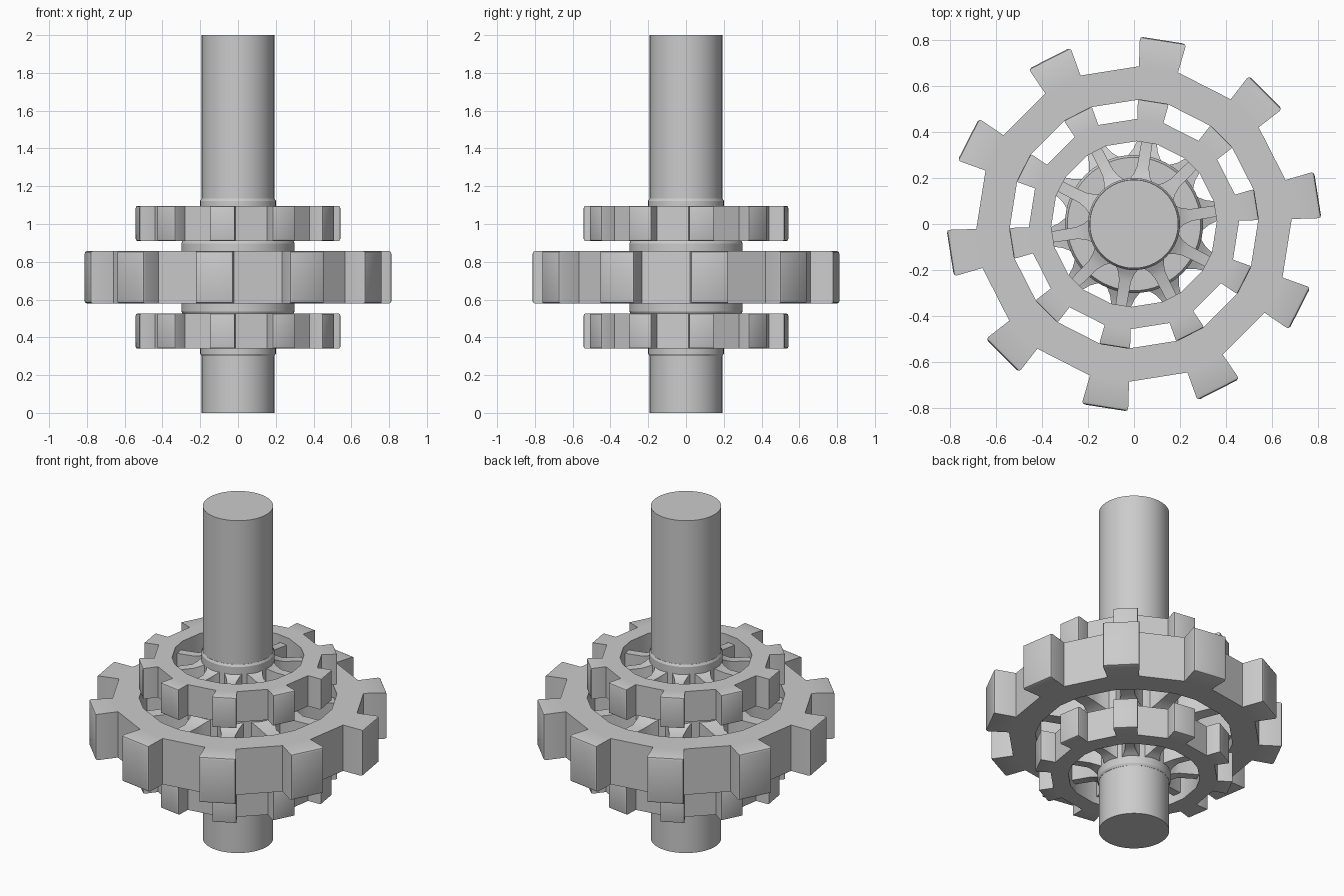
import bpy, bmesh
from math import sin, cos, radians, pi
from mathutils import Vector

if "Cube" in bpy.data.objects:
    bpy.data.objects.remove(bpy.data.objects["Cube"])

N = 10                 # teeth and spokes per gear
PHASE = radians(9)     # angle of the first tooth
STEP = 2 * pi / N


def polar(r, a, z):
    return Vector((r * cos(a), r * sin(a), z))


def finish(name, bm, z=0.0, scale=1.0):
    bmesh.ops.recalc_face_normals(bm, faces=bm.faces)
    me = bpy.data.meshes.new(name)
    bm.to_mesh(me)
    bm.free()
    ob = bpy.data.objects.new(name, me)
    bpy.context.collection.objects.link(ob)
    ob.location.z = z
    ob.scale = (scale,) * 3
    bpy.ops.object.select_all(action='DESELECT')
    ob.select_set(True)
    bpy.context.view_layer.objects.active = ob
    bpy.ops.object.shade_smooth_by_angle(angle=radians(30))
    return ob


def lathe(name, profile, z=0.0, scale=1.0, seg=64):
    # closed solid of revolution; profile is (radius, height) from bottom to top
    bm = bmesh.new()
    rings = [[bm.verts.new(polar(r, 2 * pi * i / seg, h)) for i in range(seg)]
             for r, h in profile]
    for a, b in zip(rings, rings[1:]):
        for i in range(seg):
            j = (i + 1) % seg
            bm.faces.new((a[i], a[j], b[j], b[i]))
    bm.faces.new(rings[0])
    bm.faces.new(rings[-1])
    return finish(name, bm, z, scale)


def toothed_ring(name, z, scale):
    r_in, r_root, r_tip, half = 0.36, 0.457, 0.543, 0.092
    bm = bmesh.new()
    cols = []
    for k in range(N):
        for s in (-1, 1):
            a = PHASE + k * STEP + s * radians(7.2)
            cols.append([bm.verts.new(polar(r, a, h)) for r, h in
                         ((r_in, -half), (r_root, -half), (r_root, half), (r_in, half))])
    teeth = []
    for i, c in enumerate(cols):
        d = cols[(i + 1) % len(cols)]
        for j in range(4):
            m = (j + 1) % 4
            f = bm.faces.new((c[j], d[j], d[m], c[m]))
            if j == 1 and i % 2 == 0:
                teeth.append(f)
    bmesh.ops.recalc_face_normals(bm, faces=bm.faces)
    # pull the teeth outward and soften their tips
    tips = bmesh.ops.extrude_discrete_faces(bm, faces=teeth)['faces']
    for f in tips:
        for v in f.verts:
            v.co.x *= r_tip / r_root
            v.co.y *= r_tip / r_root
    edges = list({e for f in tips for e in f.edges})
    bmesh.ops.bevel(bm, geom=edges, offset=0.009, segments=2, profile=0.5,
                    affect='EDGES')
    return finish(name, bm, z, scale)


def spokes(name, z, scale):
    # (radius, half width, half height): flared toward the hub
    sections = ((0.18, 0.056, 0.085), (0.215, 0.036, 0.065),
                (0.25, 0.026, 0.052), (0.37, 0.024, 0.046))
    bm = bmesh.new()
    for k in range(N):
        a = PHASE + k * STEP
        u, w = polar(1, a, 0), polar(1, a + pi / 2, 0)
        loops = []
        for r, hw, hh in sections:
            loops.append([bm.verts.new(u * r + w * hw * s + Vector((0, 0, hh * t)))
                          for s, t in ((-1, -1), (1, -1), (1, 1), (-1, 1))])
        for p, q in zip(loops, loops[1:]):
            for j in range(4):
                m = (j + 1) % 4
                bm.faces.new((p[j], p[m], q[m], q[j]))
        bm.faces.new(loops[0])
        bm.faces.new(loops[-1])
    return finish(name, bm, z, scale)


# central shaft
lathe("shaft", [(0.192, 0.0), (0.192, 2.0)])

# three gears: the middle one is the same design, 1.5 times larger
for label, z, scale in (("lower", 0.433, 1.0), ("middle", 0.718, 1.5), ("upper", 1.003, 1.0)):
    toothed_ring(label + "_gear_ring", z, scale)
    spokes(label + "_gear_spokes", z, scale)
    lathe(label + "_gear_hub", [(0.193, -0.132), (0.2, -0.12), (0.2, 0.12), (0.193, 0.132)],
          z, scale)
